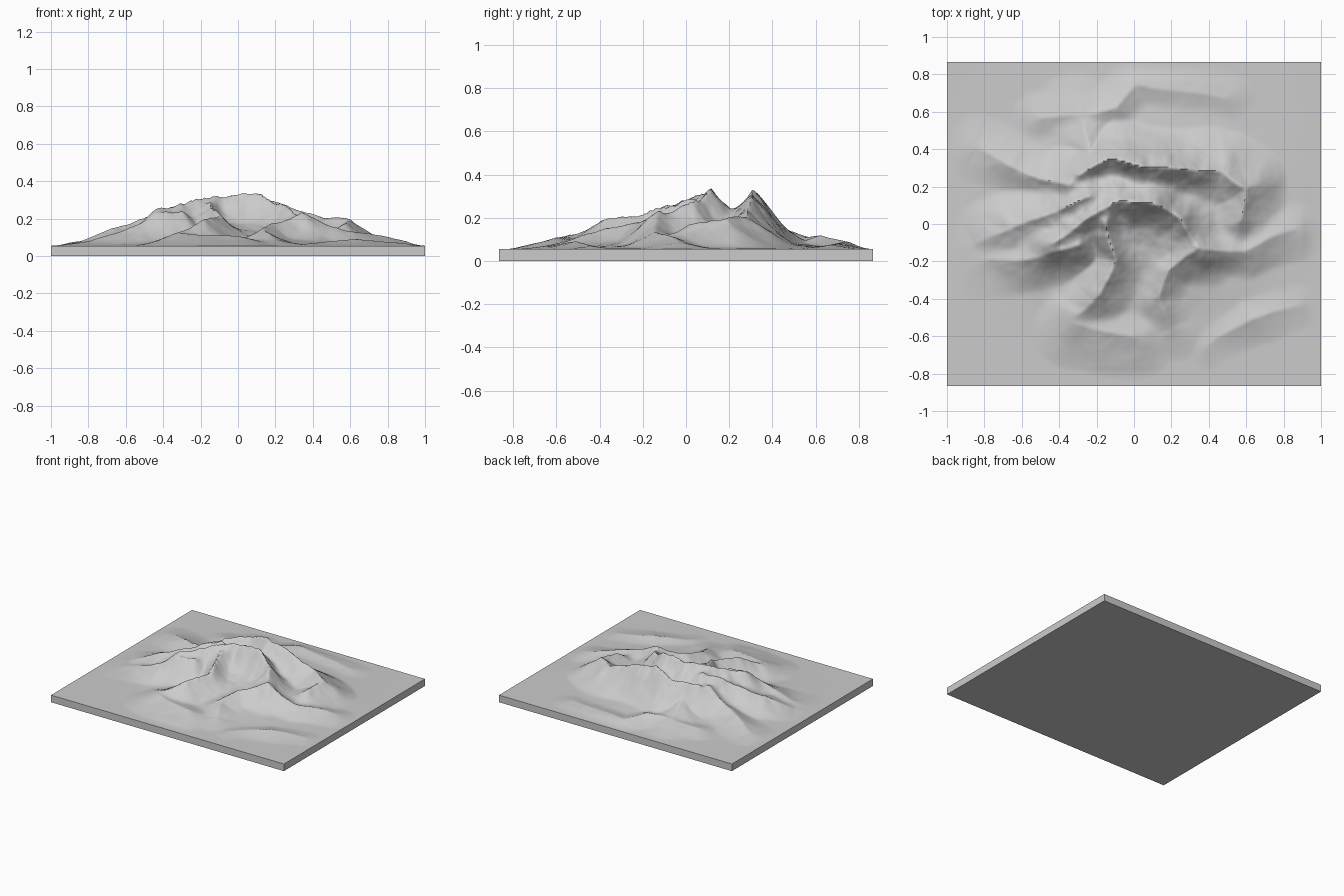
import bpy, bmesh, math
from mathutils import Vector, noise

if "Cube" in bpy.data.objects:
    bpy.data.objects.remove(bpy.data.objects["Cube"])

HX, HY, BASE = 1.0, 0.865, 0.055
NX, NY = 190, 164

# Ridge crests: (half width of the slope, [(x, y, crest height), ...])
RIDGES = [
    (.24, [(-.85, -.12, .07), (-.65, -.02, .16), (-.45, .05, .22), (-.25, .13, .28)]),
    (.27, [(-.42, -.1, .24), (-.22, .04, .30), (-.08, .12, .32), (.1, .11, .33), (.25, .03, .26), (.34, -.12, .20)]),
    (.25, [(-.3, .25, .24), (-.12, .34, .28), (.04, .31, .33), (.2, .3, .29), (.45, .3, .21), (.58, .2, .20), (.58, .02, .17)]),
    (.18, [(.34, -.12, .2), (.6, -.14, .14), (.85, -.04, .09)]),
    (.20, [(.32, -.14, .2), (.18, -.25, .17), (.13, -.38, .15), (.2, -.55, .09)]),
    (.22, [(-.15, .0, .28), (-.1, -.2, .22), (-.2, -.38, .20), (-.3, -.48, .14)]),
    (.22, [(-.3, -.12, .24), (-.5, -.18, .17), (-.78, -.2, .08)]),
    (.17, [(-.5, .55, .09), (-.1, .6, .12), (.02, .75, .09), (.5, .68, .075)]),
    (.20, [(-.85, .4, .08), (-.5, .25, .16), (-.35, .2, .22)]),
    (.15, [(.4, -.65, .07), (.62, -.5, .09), (.88, -.43, .07)]),
    (.25, [(-.3, -.55, .12), (0, -.6, .11)]),
    (.25, [(-.2, .3, .22), (-.3, .58, .10)]),
]

SEGS = []
for w, pts in RIDGES:
    for (ax, ay, ah), (bx, by, bh) in zip(pts, pts[1:]):
        dx, dy = bx - ax, by - ay
        SEGS.append((w, ax, ay, ah - BASE, dx, dy, bh - ah, dx * dx + dy * dy))


def height(x, y):
    # wander the crest lines a little
    v = noise.noise_vector(Vector((x * 4, y * 4, 1.7)))
    px, py = x + .03 * v.x, y + .03 * v.y
    best = {}
    for w, ax, ay, ah, dx, dy, dh, ll in SEGS:
        qx, qy = px - ax, py - ay
        t = min(1, max(0, (qx * dx + qy * dy) / ll))
        d = math.hypot(qx - t * dx, qy - t * dy)
        if d < w:
            h = (ah + t * dh) * (1 - d / w) ** 1.3
            best[w] = max(best.get(w, 0), h)
    dome = .11 * math.exp(-((x / .5) ** 2 + ((y - .05) / .4) ** 2))
    h = (sum(b ** 4 for b in best.values()) + dome ** 4) ** .25
    # gullies and rocky detail, stronger higher up
    n = noise.fractal(Vector((x * 6, y * 6, 4.2)), 0.9, 2.1, 4)
    h *= 1 + .11 * n
    # settle to the flat plate at the border
    edge = min(HX - abs(x), HY - abs(y))
    return BASE + h * min(1, max(0, edge) / .1)


# Terrain surface on a rectangular plate
bm = bmesh.new()
bmesh.ops.create_grid(bm, x_segments=NX, y_segments=NY, size=1.0)
for v in bm.verts:
    v.co.y *= HY
    v.co.z = height(v.co.x, v.co.y)

# Plate sides and underside
rim = [e for e in bm.edges if e.is_boundary]
ext = bmesh.ops.extrude_edge_only(bm, edges=rim)["geom"]
for v in ext:
    if isinstance(v, bmesh.types.BMVert):
        v.co.z = 0
bmesh.ops.holes_fill(bm, edges=[e for e in bm.edges if e.is_boundary], sides=0)
bmesh.ops.recalc_face_normals(bm, faces=bm.faces)

mesh = bpy.data.meshes.new("mountain_terrain")
bm.to_mesh(mesh)
bm.free()
terrain = bpy.data.objects.new("mountain_terrain", mesh)
bpy.context.collection.objects.link(terrain)
bpy.context.view_layer.objects.active = terrain
terrain.select_set(True)
bpy.ops.object.shade_smooth_by_angle(angle=math.radians(60))
